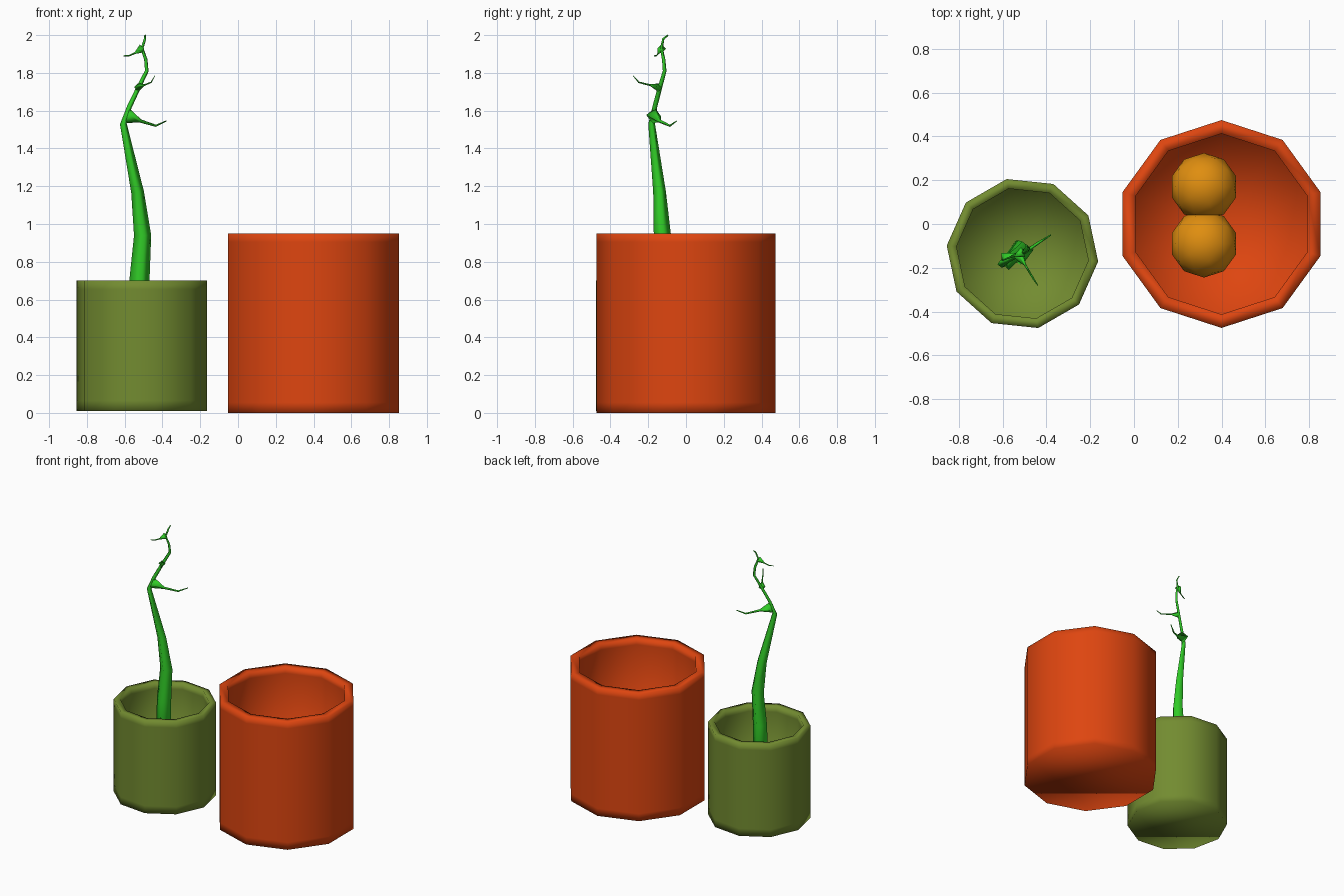
import bpy, bmesh
from math import sin, cos, pi, radians
from mathutils import Vector, Matrix

if "Cube" in bpy.data.objects:
    bpy.data.objects.remove(bpy.data.objects["Cube"])


def material(name, rgb):
    m = bpy.data.materials.new(name)
    m.diffuse_color = (*rgb, 1)
    m.use_nodes = True
    m.node_tree.nodes["Principled BSDF"].inputs["Base Color"].default_value = m.diffuse_color
    return m


def finish(bm, name, mat):
    bmesh.ops.recalc_face_normals(bm, faces=bm.faces)
    for f in bm.faces:
        f.smooth = True
    me = bpy.data.meshes.new(name)
    bm.to_mesh(me)
    bm.free()
    me.materials.append(mat)
    ob = bpy.data.objects.new(name, me)
    bpy.context.collection.objects.link(ob)
    return ob


def bridge(bm, a, b):
    n = len(a)
    for i in range(n):
        bm.faces.new((a[i], a[(i + 1) % n], b[(i + 1) % n], b[i]))


# Ten-sided hollow pot: outer wall with support loops, rim, inner wall, floor
def pot(name, x, y, z0, z1, r, wall, turn, mat):
    bm = bmesh.new()
    ri = r - wall
    profile = [(r, z0), (r, z0 + 0.055), (r, z1 - 0.045), (r, z1),
               (ri, z1), (ri, z1 - 0.045), (ri, z0 + wall)]
    rings = [[bm.verts.new((x + pr * cos(turn + k * pi / 5),
                            y + pr * sin(turn + k * pi / 5), pz))
              for k in range(10)] for pr, pz in profile]
    for a, b in zip(rings, rings[1:]):
        bridge(bm, a, b)
    bm.faces.new(rings[0])
    centre = bm.verts.new((x, y, z0 + wall))
    for k in range(10):
        bm.faces.new((rings[-1][k], rings[-1][(k + 1) % 10], centre))
    return finish(bm, name, mat)


# Four-sided tapering tube through (x, y, z, radius) points
def tube(bm, pts, ref):
    ps = [Vector(p[:3]) for p in pts]
    rings = []
    for i, p in enumerate(ps):
        t = (ps[min(i + 1, len(ps) - 1)] - ps[max(i - 1, 0)]).normalized()
        u = (ref - t * ref.dot(t)).normalized()
        v = t.cross(u)
        r = pts[i][3]
        rings.append([bm.verts.new(p + r * (u * cos(k * pi / 2) + v * sin(k * pi / 2)))
                      for k in range(4)])
    for a, b in zip(rings, rings[1:]):
        bridge(bm, a, b)
    bm.faces.new(rings[0])
    bm.faces.new(rings[-1])


orange = material("orange", (0.73, 0.06, 0.005))
olive = material("olive", (0.17, 0.26, 0.03))
green = material("green", (0.03, 0.6, 0.02))
amber = material("amber", (0.74, 0.27, 0.005))

pot("large_pot", 0.40, 0.0, 0.0, 0.95, 0.475, 0.062, radians(90), orange)
pot("small_pot", -0.51, -0.135, 0.01, 0.70, 0.348, 0.045, radians(102), olive)

# Two overlapping balls on the floor of the large pot
for i, y in enumerate((0.17, -0.09)):
    bm = bmesh.new()
    bmesh.ops.create_icosphere(bm, subdivisions=2, radius=0.155,
                               matrix=Matrix.Translation((0.32, y, 0.212)))
    finish(bm, f"ball_{i + 1}", amber)

# Main stem
bm = bmesh.new()
tube(bm, [(-0.53, -0.13, 0.055, 0.056), (-0.522, -0.128, 0.70, 0.054),
          (-0.505, -0.125, 0.94, 0.046), (-0.532, -0.14, 1.17, 0.034),
          (-0.607, -0.182, 1.53, 0.018), (-0.575, -0.165, 1.62, 0.013),
          (-0.53, -0.14, 1.715, 0.012), (-0.483, -0.113, 1.81, 0.010),
          (-0.488, -0.118, 1.87, 0.009), (-0.508, -0.13, 1.93, 0.008),
          (-0.492, -0.12, 1.98, 0.006), (-0.492, -0.095, 2.0, 0.004)],
     Vector((cos(0.15), sin(0.15), 0)))
finish(bm, "stem", green)

# Side shoots with a flared base where they leave the stem
shoots = [
    [(-0.59, -0.172, 1.575, 0.042), (-0.515, -0.14, 1.545, 0.009),
     (-0.435, -0.085, 1.52, 0.006), (-0.38, -0.05, 1.545, 0.003)],
    [(-0.53, -0.14, 1.722, 0.024), (-0.497, -0.188, 1.735, 0.005),
     (-0.46, -0.25, 1.75, 0.004), (-0.44, -0.28, 1.785, 0.002)],
    [(-0.508, -0.128, 1.93, 0.024), (-0.545, -0.145, 1.905, 0.005),
     (-0.575, -0.155, 1.892, 0.004), (-0.605, -0.168, 1.89, 0.003)],
]
for i, pts in enumerate(shoots):
    bm = bmesh.new()
    tube(bm, pts, Vector((0.1, 0.1, 1)))
    finish(bm, f"shoot_{i + 1}", green)
